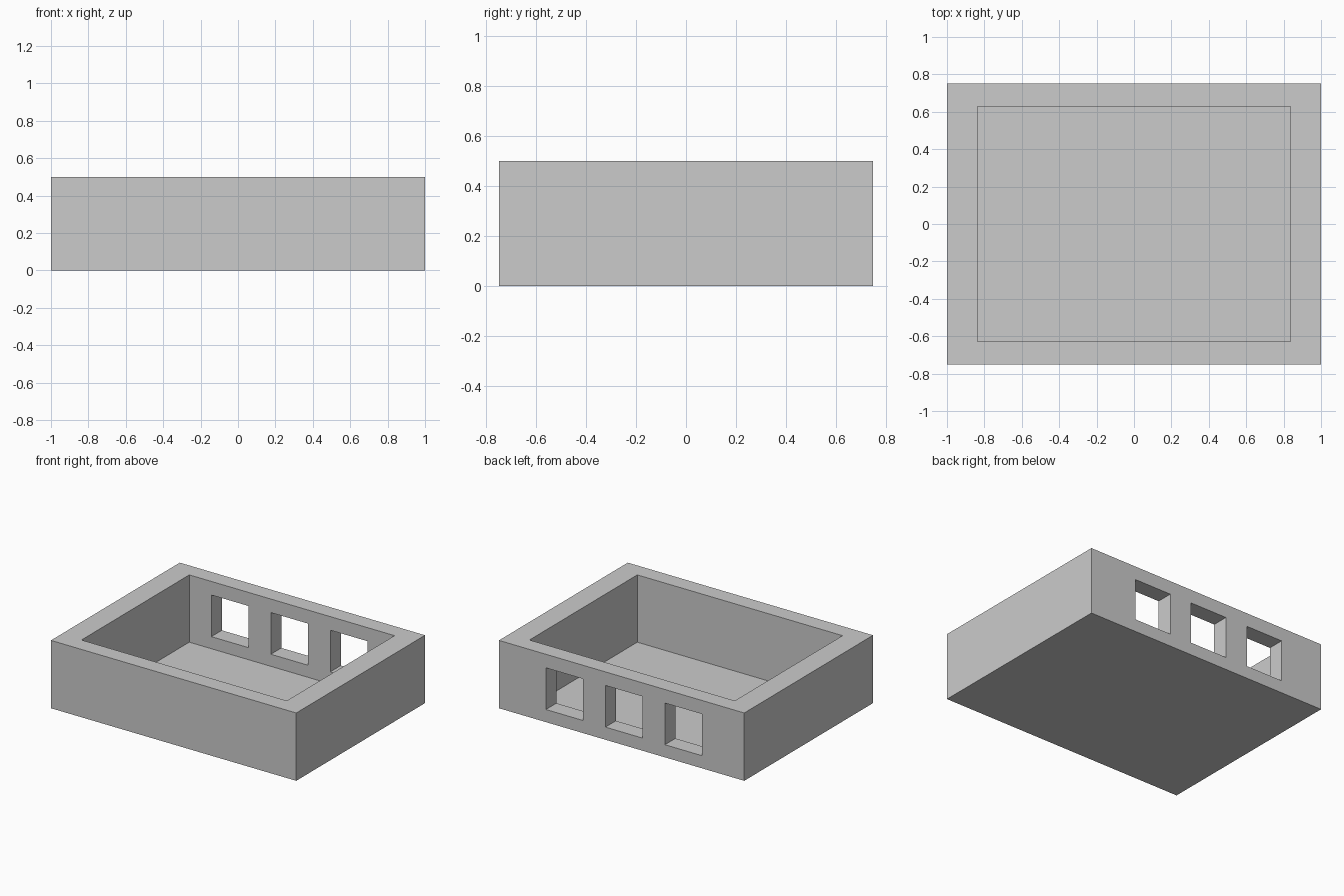
import bpy

if "Cube" in bpy.data.objects:
    bpy.data.objects.remove(bpy.data.objects["Cube"])

FLOOR = 0.004
HEIGHT = 0.5


def box(name, lo, hi):
    """Axis-aligned box between two corners."""
    bpy.ops.mesh.primitive_cube_add(size=1)
    ob = bpy.context.object
    ob.name = name
    for v in ob.data.vertices:
        v.co = [(a + b) / 2 + c * (b - a) for a, b, c in zip(lo, hi, v.co)]
    return ob


def cut(target, name, lo, hi):
    """Subtract a hidden box from the target."""
    cutter = box(name, lo, hi)
    cutter.hide_render = True
    cutter.display_type = 'WIRE'
    mod = target.modifiers.new(name, 'BOOLEAN')
    mod.operation = 'DIFFERENCE'
    mod.solver = 'EXACT'
    mod.object = cutter


# Open tray with thick walls and a very thin floor
tray = box("tray", (-1, -0.75, 0), (1, 0.75, HEIGHT))
cut(tray, "cavity_cutter", (-0.837, -0.628, FLOOR), (0.837, 0.628, 1))

# Three square windows through the back wall
for i in range(3):
    x = -0.505 + i * 0.485
    cut(tray, f"window_cutter_{i + 1}",
        (x - 0.152, 0.5, 0.093), (x + 0.152, 0.9, 0.4))

# Bake the cuts and discard the cutters
bpy.context.view_layer.objects.active = tray
for mod in list(tray.modifiers):
    cutter = mod.object
    bpy.ops.object.modifier_apply(modifier=mod.name)
    bpy.data.objects.remove(cutter)
